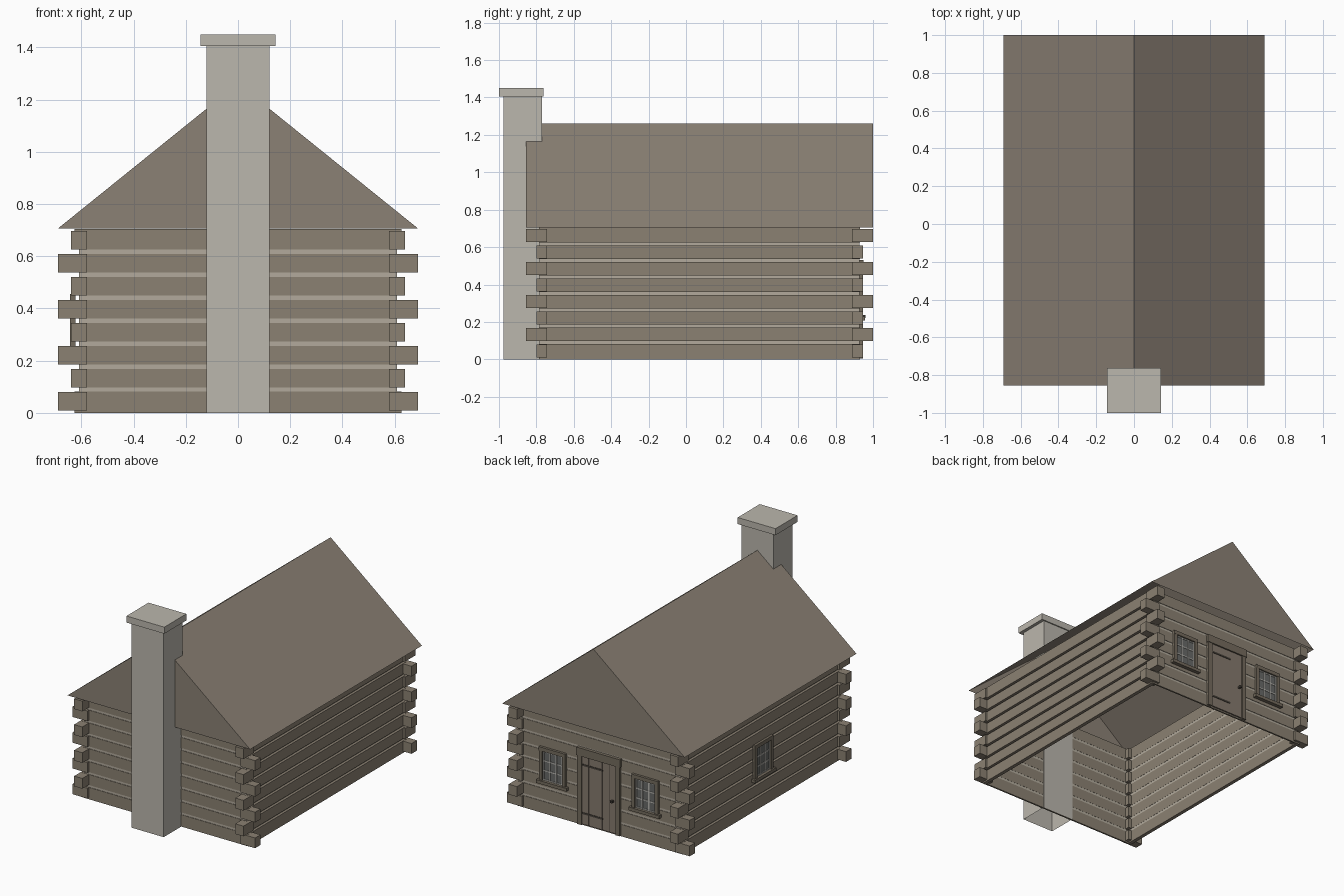
import bpy, bmesh
from mathutils import Matrix, Vector
from math import pi

cube = bpy.data.objects.get("Cube")
if cube:
    bpy.data.objects.remove(cube, do_unlink=True)


def material(name, rgb):
    # sRGB bytes to linear
    lin = [((c / 255 + 0.055) / 1.055) ** 2.4 for c in rgb] + [1.0]
    m = bpy.data.materials.new(name)
    m.use_nodes = True
    m.diffuse_color = lin
    m.node_tree.nodes["Principled BSDF"].inputs["Base Color"].default_value = lin
    return m


LOG = material("weathered_log", (139, 129, 114))
ROOF = material("roof_boards", (139, 129, 117))
CHINK = material("chinking", (178, 170, 156))
STONE = material("chimney_stone", (187, 183, 173))
DOOR = material("door_wood", (134, 122, 110))
TRIM = material("trim_wood", (117, 108, 94))
GLASS = material("window_glass", (104, 106, 104))
BAR = material("window_bars", (186, 184, 178))
IRON = material("dark_iron", (70, 65, 58))


def boxes(name, mat, spans, place=Matrix(), open_bottom=False):
    """One object made of boxes, each given as (x0, x1, y0, y1, z0, z1)."""
    bm = bmesh.new()
    for x0, x1, y0, y1, z0, z1 in spans:
        size = Matrix.Diagonal((x1 - x0, y1 - y0, z1 - z0, 1))
        mid = Matrix.Translation(((x0 + x1) / 2, (y0 + y1) / 2, (z0 + z1) / 2))
        bmesh.ops.create_cube(bm, size=1, matrix=place @ mid @ size)
    if open_bottom:
        bm.normal_update()
        bmesh.ops.delete(bm, geom=[f for f in bm.faces if f.normal.z < -0.9], context="FACES")
    return finish(name, bm, [mat])


def finish(name, bm, mats):
    mesh = bpy.data.meshes.new(name)
    bm.to_mesh(mesh)
    bm.free()
    for m in mats:
        mesh.materials.append(m)
    obj = bpy.data.objects.new(name, mesh)
    bpy.context.collection.objects.link(obj)
    return obj


# Cabin dimensions
CY = 0.0725            # middle of the cabin along y
HX, HY = 0.627, 0.858  # half sizes to the outer log faces
ROWS, PITCH, TOP = 8, 0.088, 0.704
rows = [(i * PITCH + 0.009 if i else 0, min(i * PITCH + 0.081, TOP)) for i in range(ROWS)]
rows[-1] = (rows[-1][0], TOP)

# Log walls with chinking set back between the rows
for side, s in (("front", -1), ("back", 1)):
    def across(a, b):
        return tuple(sorted((CY + s * a, CY + s * b)))
    boxes(side + "_wall_logs", LOG,
          [(-HX, HX, *across(HY - 0.011, HY), z0, z1) for z0, z1 in rows])
    boxes(side + "_wall_chinking", CHINK,
          [(-HX + 0.02, HX - 0.02, *across(HY - 0.010, HY - 0.003), 0.07, TOP - 0.02)])
for side, s in (("right", -1), ("left", 1)):
    def across(a, b):
        return tuple(sorted((s * a, s * b)))
    y0, y1 = CY - HY + 0.005, CY + HY - 0.005
    boxes(side + "_wall_logs", LOG,
          [(*across(HX - 0.025, HX), y0, y1, z0, z1) for z0, z1 in rows])
    boxes(side + "_wall_chinking", CHINK,
          [(*across(HX - 0.024, HX - 0.018), y0, y1, 0.07, TOP - 0.02)])

# Notched log ends, alternating direction row by row
ends = []
for i in range(ROWS):
    reach_x, reach_y = (0.69, 0.873) if i % 2 == 0 else (0.64, 0.9275)
    for sx in (-1, 1):
        for sy in (-1, 1):
            xs = sorted((sx * 0.578, sx * reach_x))
            ys = sorted((CY + sy * 0.815, CY + sy * reach_y))
            ends.append((*xs, *ys, i * PITCH + 0.01, i * PITCH + 0.08))
boxes("log_ends", LOG, ends)

# Roof: two slopes and two gables, open underneath
bm = bmesh.new()
gables = []
for y in (CY - 0.9275, CY + 0.9275):
    gables.append([bm.verts.new(p) for p in ((-0.69, y, 0.706), (0, y, 1.262), (0.69, y, 0.706))])
(a, b, c), (d, e, f) = gables
for face in ((a, b, e, d), (b, c, f, e), (a, c, b), (d, e, f)):
    bm.faces.new(face)
bmesh.ops.recalc_face_normals(bm, faces=bm.faces)
finish("roof", bm, [ROOF])

# Chimney
boxes("chimney_stack", STONE, [(-0.121, 0.121, -0.975, -0.77, 0, 1.41)], open_bottom=True)
boxes("chimney_cap", STONE, [(-0.143, 0.143, -1.0, -0.762, 1.405, 1.45)])

# Door, in the back wall
back = Matrix.Translation((0, CY + HY, 0))
boxes("door_frame", TRIM, [(-0.16, -0.128, -0.005, 0.016, 0.005, 0.48),
                           (0.128, 0.16, -0.005, 0.016, 0.005, 0.48),
                           (-0.165, 0.165, -0.005, 0.019, 0.475, 0.53)], back)
plank = 0.256 / 5
boxes("door_planks", DOOR, [(-0.128 + i * plank + 0.001, -0.128 + (i + 1) * plank - 0.001,
                             -0.005, 0.009, 0.01, 0.475) for i in range(5)], back)
boxes("door_backing", IRON, [(-0.128, 0.128, -0.005, 0.007, 0.01, 0.475)], back)
boxes("door_hinges", IRON, [(-0.03, 0.135, 0.008, 0.012, z, z + 0.012) for z in (0.08, 0.41)], back)
boxes("door_handle", IRON, [(-0.112, -0.098, 0.008, 0.03, 0.222, 0.236)], back)


# Window built on the wall plane, facing local +y
def window(name, place):
    boxes(name + "_frame", TRIM, [(-0.1, -0.075, -0.005, 0.016, 0.225, 0.455),
                                  (0.075, 0.1, -0.005, 0.016, 0.225, 0.455),
                                  (-0.1, 0.1, -0.005, 0.017, 0.43, 0.456),
                                  (-0.115, 0.115, -0.005, 0.026, 0.208, 0.23)], place)
    boxes(name + "_glass", GLASS, [(-0.075, 0.075, -0.003, 0.003, 0.23, 0.43)], place)
    bars = [(x - 0.004, x + 0.004, 0, 0.007, 0.23, 0.43) for x in (-0.071, -0.025, 0.025, 0.071)]
    bars += [(-0.075, 0.075, 0, 0.006, z - 0.004, z + 0.004) for z in (0.234, 0.297, 0.363, 0.426)]
    boxes(name + "_bars", BAR, bars, place)


for side, x in (("left", 0.35), ("right", -0.35)):
    window("back_" + side + "_window", back @ Matrix.Translation((x, 0, 0)))
window("right_side_window", Matrix.Translation((-HX, CY, 0)) @ Matrix.Rotation(pi / 2, 4, "Z"))
